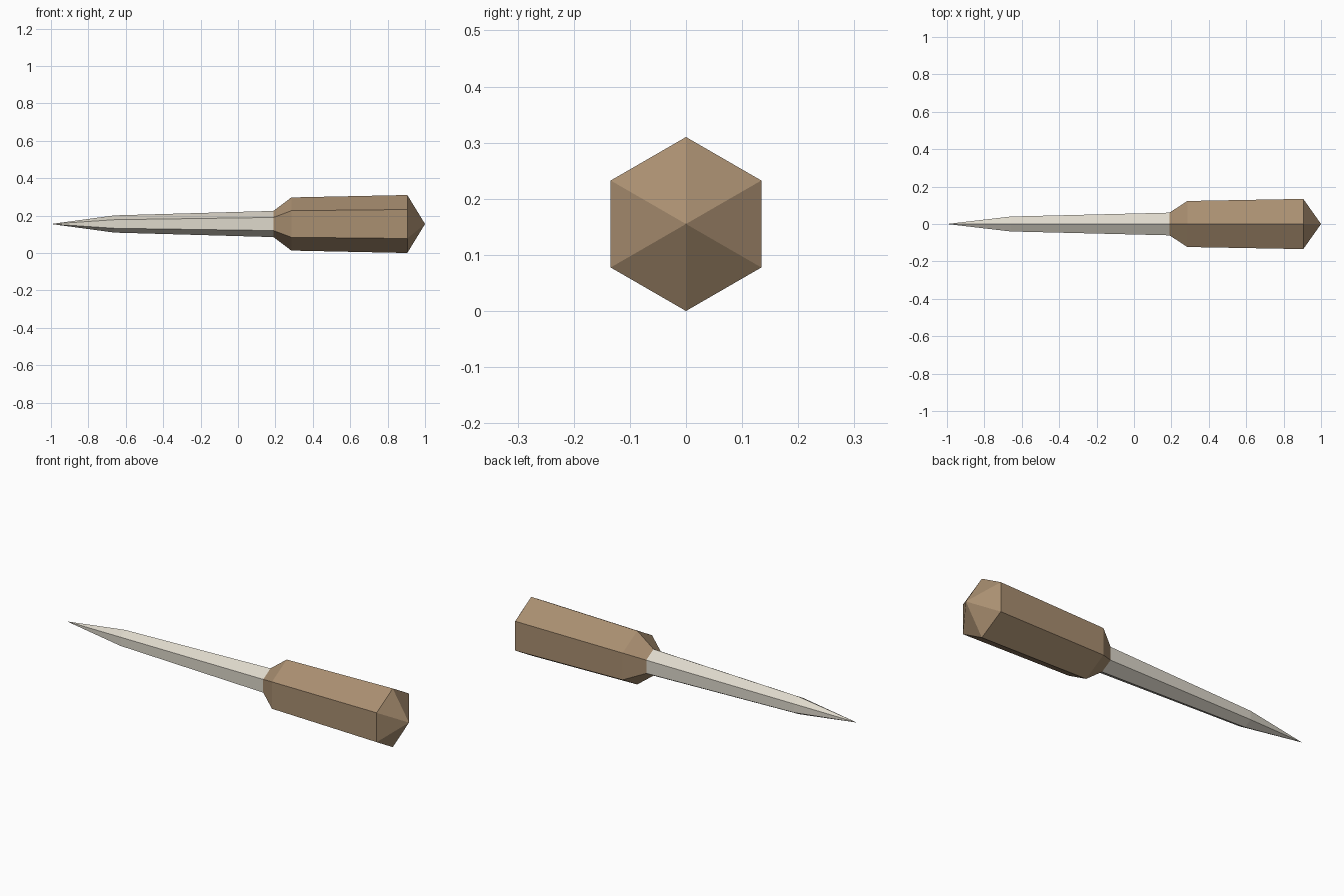
import bpy, bmesh
from math import sin, cos, tau

if "Cube" in bpy.data.objects:
    bpy.data.objects.remove(bpy.data.objects["Cube"])

SIDES = 6
AXIS_Z = 0.155


def make_material(name, rgb):
    mat = bpy.data.materials.new(name)
    mat.use_nodes = True
    mat.diffuse_color = (*rgb, 1)
    mat.node_tree.nodes["Principled BSDF"].inputs["Base Color"].default_value = (*rgb, 1)
    return mat


def hex_loft(name, profile, mat):
    """Sweep a hexagon along x through (x, radius) stations; zero radius makes a point."""
    bm = bmesh.new()
    rings = []
    for x, r in profile:
        count = SIDES if r > 0 else 1
        rings.append([bm.verts.new((x, r * sin(tau * i / SIDES), AXIS_Z + r * cos(tau * i / SIDES)))
                      for i in range(count)])
    for a, b in zip(rings, rings[1:]):
        for i in range(SIDES):
            j = (i + 1) % SIDES
            corners = [a[i % len(a)], a[j % len(a)], b[j % len(b)], b[i % len(b)]]
            bm.faces.new(list(dict.fromkeys(corners)))
    bmesh.ops.recalc_face_normals(bm, faces=bm.faces)
    # The open joint end could fool the recalculation, so check against the axis
    for f in bm.faces:
        c = f.calc_center_median()
        if f.normal.y * c.y + f.normal.z * (c.z - AXIS_Z) < 0:
            f.normal_flip()
    mesh = bpy.data.meshes.new(name)
    bm.to_mesh(mesh)
    bm.free()
    mesh.materials.append(mat)
    obj = bpy.data.objects.new(name, mesh)
    bpy.context.collection.objects.link(obj)
    return obj


wood = make_material("tan wood", (0.40, 0.275, 0.165))
bone = make_material("pale bone", (0.73, 0.69, 0.60))

# Pointed spike
hex_loft("spike", [(-1, 0), (-0.66, 0.046), (0.19, 0.07)], bone)

# Grip with tapered collar and pointed butt
hex_loft("handle", [(0.19, 0.07), (0.285, 0.142), (0.905, 0.155), (1, 0)], wood)
